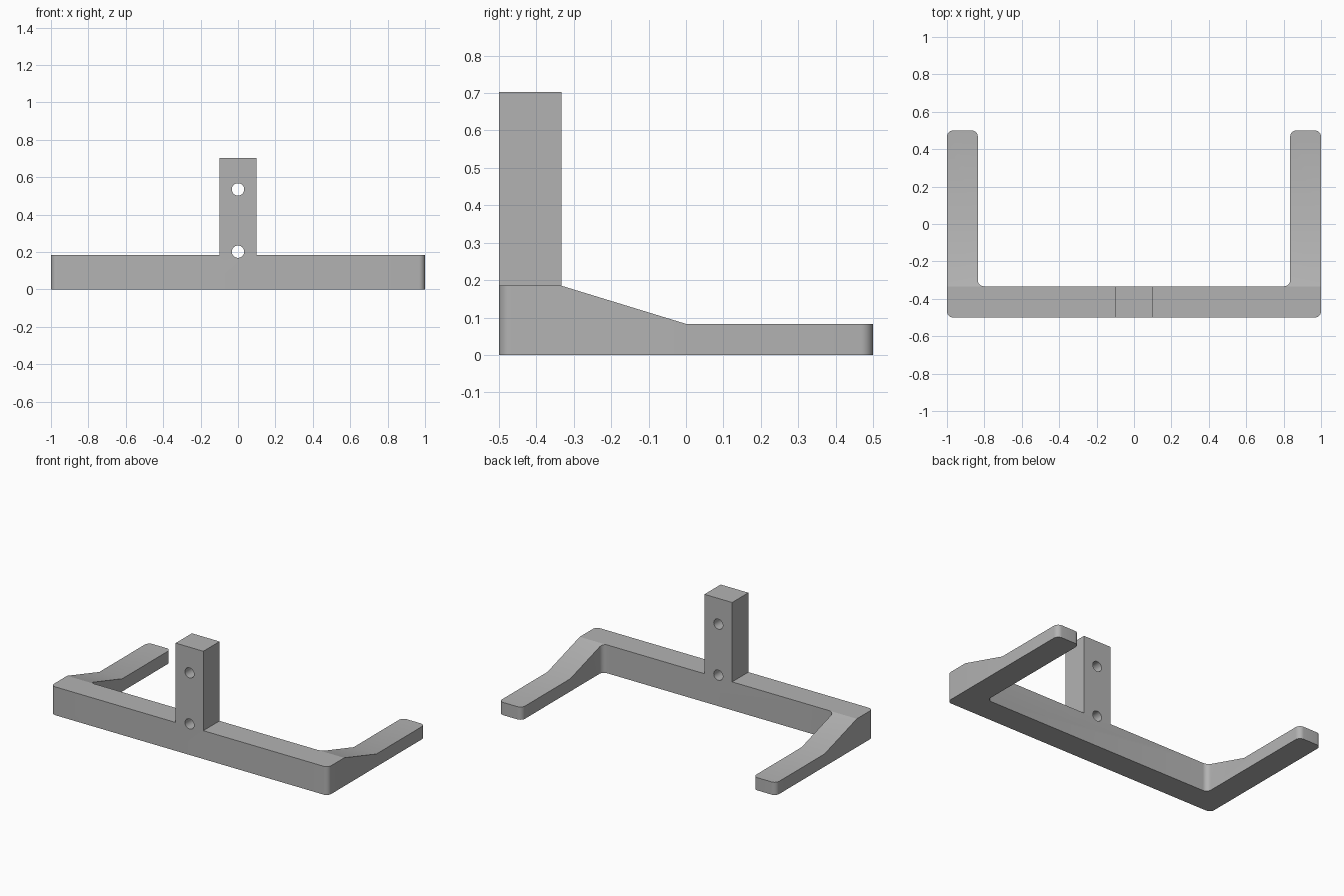
import bpy, bmesh, math
from mathutils import Vector

cube = bpy.data.objects.get("Cube")
if cube:
    bpy.data.objects.remove(cube, do_unlink=True)

BAR_BACK, BAR_TOP = -0.333, 0.185     # rear face and top of the cross bar
ARM_IN, ARM_TOP = 0.835, 0.083        # inner side and top of the arms
POST_HALF, POST_TOP = 0.1, 0.703
ROUND, HOLE_R = 0.033, 0.033

grey = bpy.data.materials.new("plain grey")
grey.use_nodes = True
colour = (0.45, 0.45, 0.45, 1)
grey.diffuse_color = colour
grey.node_tree.nodes["Principled BSDF"].inputs["Base Color"].default_value = colour


def prism(name, points, direction, rounding=0):
    """Extrude a planar outline, optionally rounding the extruded edges."""
    bm = bmesh.new()
    face = bm.faces.new([bm.verts.new(p) for p in points])
    out = bmesh.ops.extrude_face_region(bm, geom=[face])["geom"]
    move = Vector(direction)
    bmesh.ops.translate(bm, vec=move, verts=[v for v in out if isinstance(v, bmesh.types.BMVert)])
    if rounding:
        sides = [e for e in bm.edges
                 if abs((e.verts[0].co - e.verts[1].co).normalized().dot(move.normalized())) > 0.99]
        bmesh.ops.bevel(bm, geom=sides, offset=rounding, segments=8, profile=0.5, affect="EDGES")
    bmesh.ops.recalc_face_normals(bm, faces=bm.faces)
    mesh = bpy.data.meshes.new(name)
    bm.to_mesh(mesh)
    bm.free()
    mesh.materials.append(grey)
    obj = bpy.data.objects.new(name, mesh)
    bpy.context.collection.objects.link(obj)
    return obj


def cut(target, cutter):
    """Subtract the cutter and discard it."""
    cutter.hide_render = True
    mod = target.modifiers.new("cut", "BOOLEAN")
    mod.operation, mod.solver, mod.object = "DIFFERENCE", "EXACT", cutter
    bpy.context.view_layer.objects.active = target
    bpy.ops.object.modifier_apply(modifier=mod.name)
    bpy.data.objects.remove(cutter, do_unlink=True)


# U-shaped plan with rounded corners, raised to the post height
half = [(1, -0.5), (1, 0.5), (ARM_IN, 0.5), (ARM_IN, BAR_BACK)]
plan = half + [(-x, y) for x, y in reversed(half)]
bracket = prism("bracket", [(x, y, 0) for x, y in plan], (0, 0, POST_TOP), ROUND)

# Sloping top of each arm, continued upward past the bar top
slope = (BAR_TOP - ARM_TOP) / -BAR_BACK
arm_cut = [(-0.4, ARM_TOP + 0.4 * slope), (0, ARM_TOP), (0.7, ARM_TOP), (0.7, 1), (-0.4, 1)]

for side in (-1, 1):
    # Shoulder beside the post
    shoulder = [(POST_HALF, BAR_TOP), (1.2, BAR_TOP), (1.2, 1), (POST_HALF, 1)]
    cut(bracket, prism("shoulder_cutter", [(side * x, -0.7, z) for x, z in shoulder], (0, 1.4, 0)))
    cut(bracket, prism("arm_cutter", [(side * 0.6, y, z) for y, z in arm_cut], (side * 0.6, 0, 0)))

# Two bolt holes through the post
for height in (0.535, 0.202):
    ring = [(HOLE_R * math.cos(a), -0.7, height + HOLE_R * math.sin(a))
            for a in (math.tau * i / 32 for i in range(32))]
    cut(bracket, prism("hole_cutter", ring, (0, 0.6, 0)))

# Smooth rounded corners, crisp edges elsewhere
bpy.ops.object.select_all(action="DESELECT")
bracket.select_set(True)
bpy.context.view_layer.objects.active = bracket
bpy.ops.object.shade_smooth_by_angle(angle=math.radians(30))
